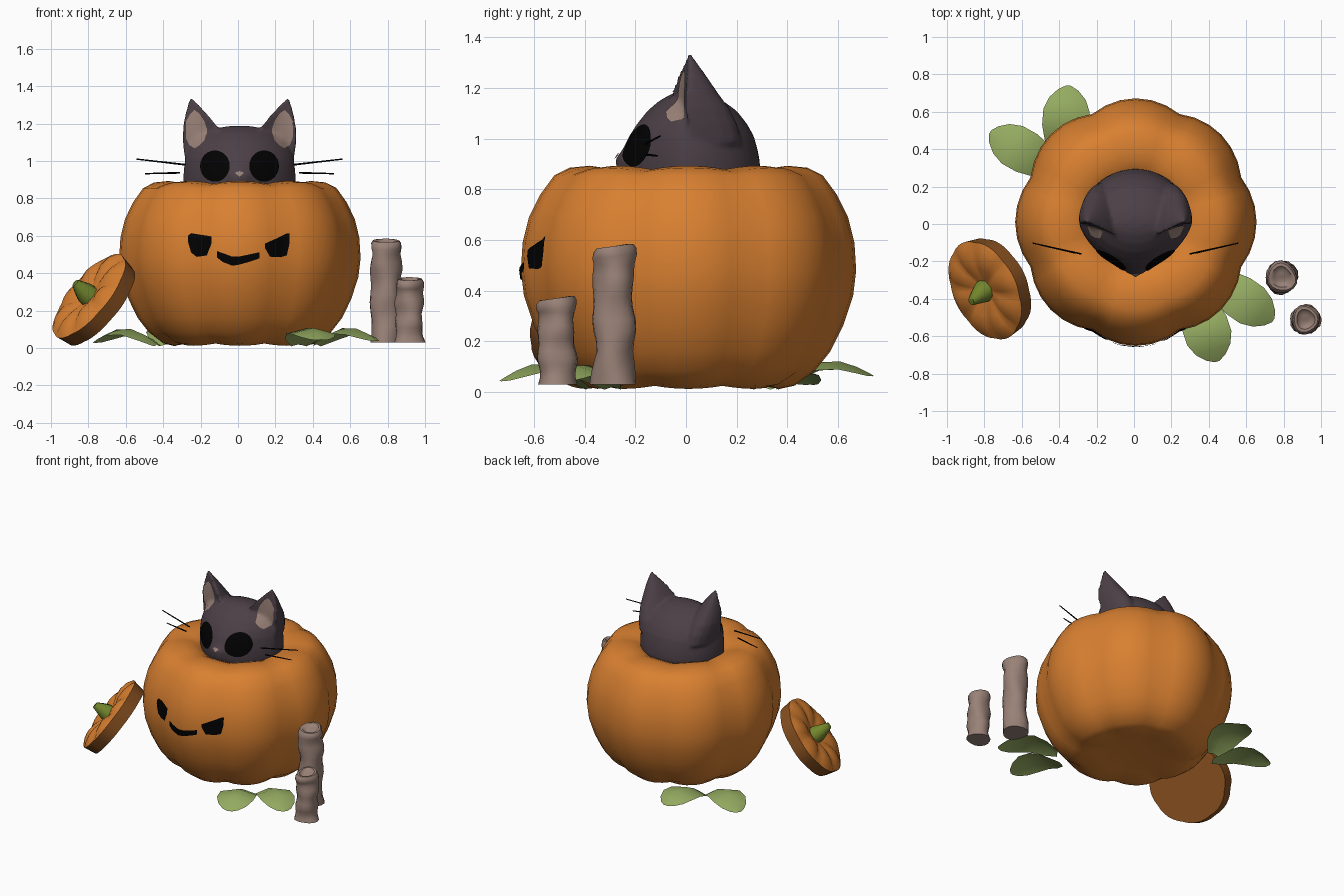
import bpy, bmesh, math
from math import sin, cos, pi, exp
from mathutils import Vector, Matrix
from mathutils.bvhtree import BVHTree

if "Cube" in bpy.data.objects:
    bpy.data.objects.remove(bpy.data.objects["Cube"])


def material(name, rgb):
    m = bpy.data.materials.new(name)
    m.diffuse_color = (*rgb, 1)
    m.use_nodes = True
    m.node_tree.nodes["Principled BSDF"].inputs["Base Color"].default_value = m.diffuse_color
    return m


ORANGE = material("pumpkin_orange", (0.69, 0.215, 0.03))
FLESH = material("dark_cut_orange", (0.25, 0.082, 0.015))
FUR = material("dark_fur", (0.07, 0.05, 0.061))
BLACK = material("black", (0.0005, 0.0005, 0.0005))
TAN = material("dusty_tan", (0.32, 0.222, 0.185))
LEAF = material("leaf_green", (0.30, 0.41, 0.12))
STEM = material("stem_green", (0.17, 0.24, 0.025))
CX = .008  # sideways offset of the cat


def finish(name, bm, mat, angle=60, recalc=True):
    if recalc:
        bmesh.ops.recalc_face_normals(bm, faces=bm.faces)
    me = bpy.data.meshes.new(name)
    bm.to_mesh(me)
    bm.free()
    me.materials.append(mat)
    ob = bpy.data.objects.new(name, me)
    bpy.context.collection.objects.link(ob)
    bpy.ops.object.select_all(action='DESELECT')
    ob.select_set(True)
    bpy.context.view_layer.objects.active = ob
    bpy.ops.object.shade_smooth_by_angle(angle=math.radians(angle))
    return ob


def loft(bm, rings):
    """Skin a stack of equal rings and close both ends with fans."""
    loops = [[bm.verts.new(p) for p in r] for r in rings]
    n = len(loops[0])
    for a, b in zip(loops, loops[1:]):
        for i in range(n):
            bm.faces.new((a[i], a[(i + 1) % n], b[(i + 1) % n], b[i]))
    for l in (loops[0], loops[-1]):
        c = bm.verts.new(sum((v.co for v in l), Vector()) / n)
        for i in range(n):
            bm.faces.new((l[i], l[(i + 1) % n], c))


def angles(n):
    return [2 * pi * i / n for i in range(n)]


def groove(a):
    return 1 - abs(cos(4 * a)) ** 0.9


# Pumpkin: eight-lobed lathe, its top dipping to meet the cat
profile = [(.12, .04), (.25, .03), (.36, .012), (.42, .025), (.5, .085), (.56, .16), (.61, .26), (.65, .38),
           (.662, .48), (.655, .59), (.63, .69), (.585, .78), (.53, .855), (.47, .885),
           (.39, .893), (.33, .884), (.29, .868), (.24, .83), (.2, .74)]
bm = bmesh.new()
rings = []
for r, z in profile:
    depth = .055 if r > .4 else .03
    ring = []
    for a in angles(48):
        rr = r * (1 - depth * groove(a))
        dz = -.014 * groove(a) if z > .86 else .012 * groove(a) if z < .03 else 0
        ring.append(Vector((.01 + .975 * rr * cos(a), .01 + rr * sin(a), z + dz)))
    rings.append(ring)
loft(bm, rings)
pumpkin = finish("pumpkin", bm, ORANGE)

# Cat head (narrow face with a small muzzle) and ears, fused by remeshing
bm = bmesh.new()
head = [(.6, .22, .18, .2, 0), (.75, .28, .22, .26, 0), (.87, .3, .235, .295, .04), (.92, .3, .235, .29, .045),
        (.96, .297, .23, .282, .02), (1.01, .29, .22, .268, .005), (1.06, .272, .192, .24, 0),
        (1.11, .235, .152, .2, 0), (1.15, .185, .105, .145, 0), (1.175, .13, .06, .09, 0),
        (1.187, .05, .02, .04, 0)]
rings = []
for z, w, f, b, nose in head:
    ring = []
    for a in angles(48):
        x, s = w * cos(a), sin(a)
        y = b * s if s > 0 else -f * (-s) ** 1.5 - nose * exp(-(x / .07) ** 2)
        ring.append(Vector((CX + x, y, z)))
    rings.append(ring)
loft(bm, rings)
ears = [(.98, .04, .285, -.02, .22), (1.06, .06, .3, -.035, .2), (1.12, .085, .306, -.04, .17),
        (1.18, .115, .303, -.035, .125), (1.24, .162, .293, -.022, .085), (1.29, .208, .28, -.005, .05),
        (1.335, .25, .266, .005, .02)]
for s in (-1, 1):
    rings = []
    for z, x0, x1, f, b in ears:
        ring = []
        for a in angles(20):
            dx = (x1 - x0) / 2 * cos(a)
            y = sin(a) * (b - f) if sin(a) > 0 else -.012 * sin(a) * (x1 - x0) / .1
            ring.append(Vector((CX + s * ((x0 + x1) / 2 + dx), f + y + .3 * dx, z)))
        rings.append(ring)
    loft(bm, rings)
cat = finish("cat_head", bm, FUR)
mod = cat.modifiers.new("fuse", 'REMESH')
mod.mode, mod.voxel_size, mod.use_smooth_shade = 'VOXEL', .011, True
mod = cat.modifiers.new("soften", 'SMOOTH')
mod.factor, mod.iterations = .5, 5
for m in list(cat.modifiers):
    bpy.ops.object.modifier_apply(modifier=m.name)


# Painted details: strips of (x, low, high) projected from the front
def tree_of(ob):
    me = ob.data
    return BVHTree.FromPolygons([v.co.copy() for v in me.vertices], [list(p.vertices) for p in me.polygons])


def decal(name, tree, spans, mat, rows=8, steps=4):
    cols = []
    for p, q in zip(spans, spans[1:]):
        cols += [[u + (v - u) * k / steps for u, v in zip(p, q)] for k in range(steps)]
    cols.append(spans[-1])
    bm = bmesh.new()
    grid = []
    for x, lo, hi in cols:
        line = []
        for j in range(rows + 1):
            o = Vector((x, -2, lo + (hi - lo) * j / rows))
            hit, nor, _, _ = tree.ray_cast(o, Vector((0, 1, 0)))
            if hit is None:
                hit, nor, _, _ = tree.find_nearest(Vector((x, 0, o.z)))
            line.append(bm.verts.new(hit + Vector((0, -.004, 0)) + nor * .003))
        grid.append(line)
    for a, b in zip(grid, grid[1:]):
        for j in range(rows):
            bm.faces.new((a[j], b[j], b[j + 1], a[j + 1]))
    return finish(name, bm, mat, recalc=False)


skin = tree_of(pumpkin)
decal("carved_eye_left", skin, [(-.267, .57, .6), (-.25, .51, .613), (-.22, .487, .608),
                                (-.165, .495, .6), (-.14, .56, .596)], BLACK)
decal("carved_eye_right", skin, [(.143, .535, .558), (.17, .488, .57), (.225, .485, .595),
                                 (.26, .495, .612), (.275, .56, .613)], BLACK)
decal("carved_mouth", skin, [(-.112, .485, .518), (-.08, .46, .507), (-.03, .44, .488), (.0, .445, .488),
                             (.05, .458, .498), (.115, .48, .512)], BLACK)
fur = tree_of(cat)
for s, side in ((-1, "left"), (1, "right")):
    arc = [pi * i / 12 for i in range(13)]
    decal("cat_eye_" + side, fur, [(CX + s * .13 - .079 * cos(t), .972 - .083 * sin(t), .972 + .083 * sin(t))
                                   for t in arc], BLACK, steps=2)
    ear = [(.172, 1.15, 1.17), (.188, 1.105, 1.215), (.215, 1.08, 1.255), (.24, 1.065, 1.272),
           (.265, 1.08, 1.25), (.285, 1.12, 1.21)]
    ear = [(CX + s * x, lo, hi) for x, lo, hi in ear]
    decal("inner_ear_" + side, fur, ear if s > 0 else ear[::-1], TAN)
decal("cat_nose", fur, [(CX - .02, .932, .938), (CX, .916, .944), (CX + .02, .932, .938)], TAN, rows=3)


# Whiskers
def rod(name, p, q, r, mat):
    p, q = Vector(p), Vector(q)
    bm = bmesh.new()
    turn = (q - p).to_track_quat('Z', 'Y').to_matrix().to_4x4()
    bmesh.ops.create_cone(bm, segments=6, radius1=r, radius2=r * .7, depth=(q - p).length, cap_ends=True,
                          matrix=Matrix.Translation((p + q) / 2) @ turn)
    return finish(name, bm, mat)


for s, side in ((-1, "left"), (1, "right")):
    rod("upper_whisker_" + side, (CX + s * .29, -.16, .98), (CX + s * .55, -.102, 1.01), .005, BLACK)
    rod("lower_whisker_" + side, (CX + s * .32, -.155, .937), (CX + s * .505, -.113, .932), .005, BLACK)

# Lid leaning on the pumpkin: orange skin above, darker cut rim and underside
normal = Vector((-.72, -.35, .6)).normalized()
place = Matrix.Translation((-.775, -.345, .26)) @ normal.to_track_quat('Z', 'Y').to_matrix().to_4x4()
bm = bmesh.new()
lid = [(.14, -.055), (.268, -.055), (.282, .03), (.25, .05), (.2, .062), (.14, .06), (.07, .035), (.03, .025)]
loft(bm, [[place @ Vector((r * (1 - .025 * groove(a)) * cos(a), r * (1 - .025 * groove(a)) * sin(a),
                           z - (.016 * groove(a) if z > .035 else 0)))
           for a in angles(48)] for r, z in lid])
lid_ob = finish("lid", bm, ORANGE, 40)
lid_ob.data.materials.append(FLESH)
back = place.inverted()
for p in lid_ob.data.polygons:
    if (back @ p.center).z < .005:
        p.material_index = 1
bm = bmesh.new()
loft(bm, [[place @ Vector((r * cos(a) + dx, r * sin(a), z)) for a in angles(8)]
          for r, z, dx in ((.062, .02, 0), (.058, .06, 0), (.042, .1, .008), (.022, .145, .02))])
finish("lid_stem", bm, STEM)

# Knobbly posts with hollow tops
for name, x, y, R, h, ph in (("tall_post", .79, -.285, .08, .575, 0), ("short_post", .917, -.51, .073, .37, 2)):
    levels = [(1.1, .03)]
    levels += [(1 + .05 * sin(k * 1.5 + ph), .03 + (h - .06) * k / 12) for k in range(1, 12)]
    levels += [(1.05, h - .04), (1.03, h - .015), (.9, h), (.7, h), (.55, h - .015), (.3, h - .02)]

    def bump(a, z):
        return 1 + .06 * sin(3 * a + z * 16 + ph) + .05 * sin(2 * a - z * 27 + ph)
    bm = bmesh.new()
    loft(bm, [[Vector((x + R * f * bump(a, z) * cos(a), y + R * f * bump(a, z) * sin(a),
                       z + (.12 * R * sin(a) if z > h - .05 else 0))) for a in angles(16)]
              for f, z in levels])
    finish(name, bm, TAN, 50)

# Arched leaves, folded along the midrib
leaves = [((.325, -.38), (.445, -.735), .045, 1.08), ((.42, -.29), (.745, -.515), .04, 1),
          ((-.38, .36), (-.35, .74), .065, 1.08), ((-.43, .3), (-.77, .49), .03, 1)]
for i, (base, tip, zt, wide) in enumerate(leaves):
    base, tip = Vector(base), Vector(tip)
    across = (tip - base).orthogonal().normalized()
    bm = bmesh.new()
    rows = []
    for t, w in ((0, .04), (.2, .095), (.42, .115), (.65, .115), (.82, .09), (.94, .05), (1, .012)):
        c = base.lerp(tip, t)
        z = .02 * (1 - t) + zt * t + .08 * sin(pi * t)
        rows.append([bm.verts.new((*(c + across * w * wide * k), z - .03 * abs(k) * w / .11)) for k in (-1, 0, 1)])
    for a, b in zip(rows, rows[1:]):
        for k in (0, 1):
            bm.faces.new((a[k], a[k + 1], b[k + 1], b[k]))
    bm.normal_update()
    if sum(f.normal.z for f in bm.faces) < 0:
        bmesh.ops.reverse_faces(bm, faces=bm.faces)
    finish("leaf_%d" % (i + 1), bm, LEAF, 30, recalc=False)
